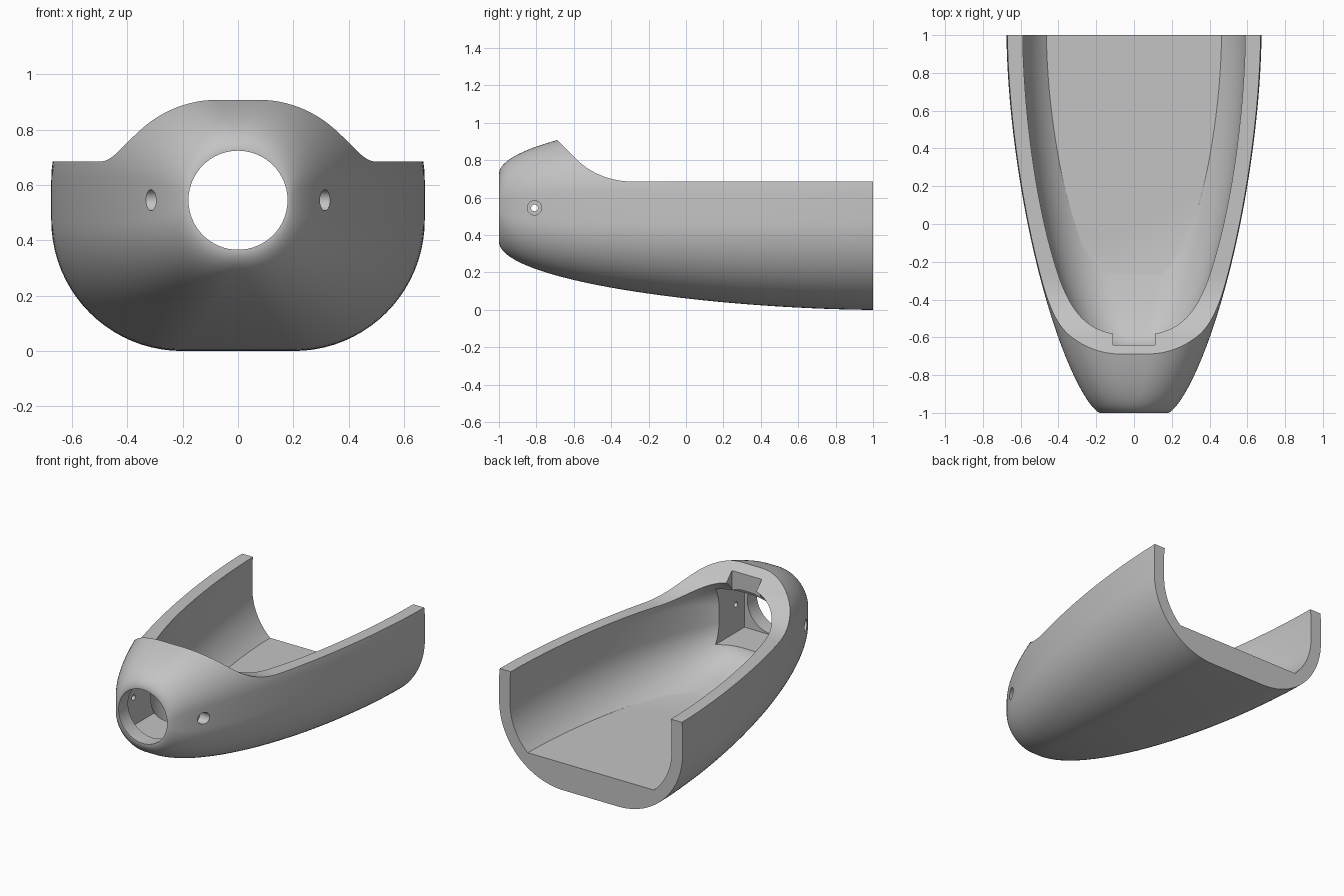
import bpy, bmesh, math
from mathutils import Matrix, Vector

cube = bpy.data.objects.get("Cube")
if cube:
    bpy.data.objects.remove(cube)

AXIS_Z = 0.545   # height of the nose axis
FLOOR_Z = 0.18   # height of the flat inner floor

grey = bpy.data.materials.new("plain grey")
grey.use_nodes = True
grey.diffuse_color = (0.55, 0.55, 0.55, 1)
grey.node_tree.nodes["Principled BSDF"].inputs["Base Color"].default_value = (0.55, 0.55, 0.55, 1)


def to_object(name, bm):
    bmesh.ops.recalc_face_normals(bm, faces=bm.faces[:])
    mesh = bpy.data.meshes.new(name)
    bm.to_mesh(mesh)
    bm.free()
    mesh.materials.append(grey)
    obj = bpy.data.objects.new(name, mesh)
    bpy.context.collection.objects.link(obj)
    return obj


def ring(bm, y, w, h, flat, steps=20):
    """Rounded rectangle section across the body."""
    r = min(w - flat, h)
    verts = []
    for k, (sx, sz) in enumerate(((1, 1), (-1, 1), (-1, -1), (1, -1))):
        for i in range(steps + 1):
            a = (k + i / steps) * math.pi / 2
            verts.append(bm.verts.new((sx * (w - r) + r * math.cos(a), y,
                                       AXIS_Z + sz * (h - r) + r * math.sin(a))))
    return verts


def loft(start, end, base, grow_w, grow_h, pow_w, pow_h, count=56):
    """Bullet shape growing from a small front section to a wide back one."""
    bm = bmesh.new()
    rings = []
    for i in range(count + 1):
        u = (i / count) ** 2
        s = 1 - (1 - u) ** 1.7
        rings.append(ring(bm, start + (end - start) * u, base + grow_w * s ** pow_w,
                          base + grow_h * s ** pow_h, 0.002 + 0.2 * s ** pow_w))
    last = rings[-1]
    for a, b in zip(rings, rings[1:]):
        for j in range(len(a)):
            k = (j + 1) % len(a)
            bm.faces.new((a[j], a[k], b[k], b[j]))
    bm.faces.new(rings[0])
    bm.faces.new(last)
    return bm


def box(name, low, high):
    bm = bmesh.new()
    bmesh.ops.create_cube(bm, size=1)
    low, high = Vector(low), Vector(high)
    for v in bm.verts:
        v.co = Vector(v.co[i] * (high[i] - low[i]) + (low[i] + high[i]) / 2 for i in range(3))
    return to_object(name, bm)


def cylinder(name, centre, radius, depth, turn):
    bm = bmesh.new()
    bmesh.ops.create_cone(bm, cap_ends=True, segments=64, radius1=radius, radius2=radius,
                          depth=depth, matrix=Matrix.Translation(centre) @ turn)
    return to_object(name, bm)


# Solid outer body
body = to_object("nose_shell", loft(-1, 1, 0.18, 0.495, 0.365, 0.7, 0.5))

# Inner cavity with a flat floor, pushed out past the open back
bm = loft(-0.66, 1.0, 0.12, 0.475, 0.345, 0.5, 0.35)
back = [f for f in bm.faces if all(v.co.y > 0.999 for v in f.verts)]
out = bmesh.ops.extrude_face_region(bm, geom=back)
for g in out["geom"]:
    if isinstance(g, bmesh.types.BMVert):
        g.co.y += 0.1
bmesh.ops.delete(bm, geom=back, context='FACES_ONLY')
bmesh.ops.bisect_plane(bm, geom=bm.verts[:] + bm.edges[:] + bm.faces[:],
                       plane_co=(0, 0, FLOOR_Z), plane_no=(0, 0, -1), clear_outer=True)
bmesh.ops.holes_fill(bm, edges=[e for e in bm.edges if e.is_boundary], sides=0)
cavity = to_object("cavity_cutter", bm)

# Open top: sloping hood edge that sweeps down into the level rim
profile = [(-0.95, 1.17), (-0.61, 0.83)]
p0, p1, p2, p3 = (Vector(p) for p in ((-0.61, 0.83), (-0.53, 0.74), (-0.42, 0.685), (-0.27, 0.685)))
for i in range(1, 25):
    t = i / 24
    profile.append(tuple(p0 * (1 - t) ** 3 + p1 * 3 * t * (1 - t) ** 2
                         + p2 * 3 * t * t * (1 - t) + p3 * t ** 3))
profile += [(1.2, 0.685), (1.2, 1.4), (-0.95, 1.4)]
bm = bmesh.new()
face = bm.faces.new([bm.verts.new((-1, y, z)) for y, z in profile])
out = bmesh.ops.extrude_face_region(bm, geom=[face])
for g in out["geom"]:
    if isinstance(g, bmesh.types.BMVert):
        g.co.x = 1
top_cut = to_object("top_cutter", bm)

# Nose opening, inner pocket, top notch and stepped side holes
along_y = Matrix.Rotation(math.pi / 2, 4, 'X')
along_x = Matrix.Rotation(math.pi / 2, 4, 'Y')
cutters = [cavity, top_cut,
           cylinder("nose_cutter", (0, -0.8, AXIS_Z), 0.179, 0.7, along_y),
           box("pocket_cutter", (-0.2, -0.9, 0.36), (0.2, -0.5, 0.73)),
           box("notch_cutter", (-0.11, -0.64, 0.5), (0.11, -0.45, 1.1)),
           cylinder("pin_cutter", (0, -0.81, AXIS_Z), 0.018, 1.2, along_x)]
for side in (-1, 1):
    cutters.append(cylinder("recess_cutter", (side * 0.46, -0.81, AXIS_Z), 0.038, 0.4, along_x))

for cutter in cutters:
    cutter.hide_render = True
    mod = body.modifiers.new(cutter.name, 'BOOLEAN')
    mod.operation = 'DIFFERENCE'
    mod.solver = 'EXACT'
    mod.object = cutter

# Bake the cuts and drop the cutters
bpy.context.view_layer.update()
graph = bpy.context.evaluated_depsgraph_get()
baked = bpy.data.meshes.new_from_object(body.evaluated_get(graph))
body.modifiers.clear()
body.data = baked
for cutter in cutters:
    bpy.data.objects.remove(cutter)

# Smooth shading with crisp cut edges
bpy.ops.object.select_all(action='DESELECT')
body.select_set(True)
bpy.context.view_layer.objects.active = body
bpy.ops.object.shade_smooth_by_angle(angle=math.radians(30))
